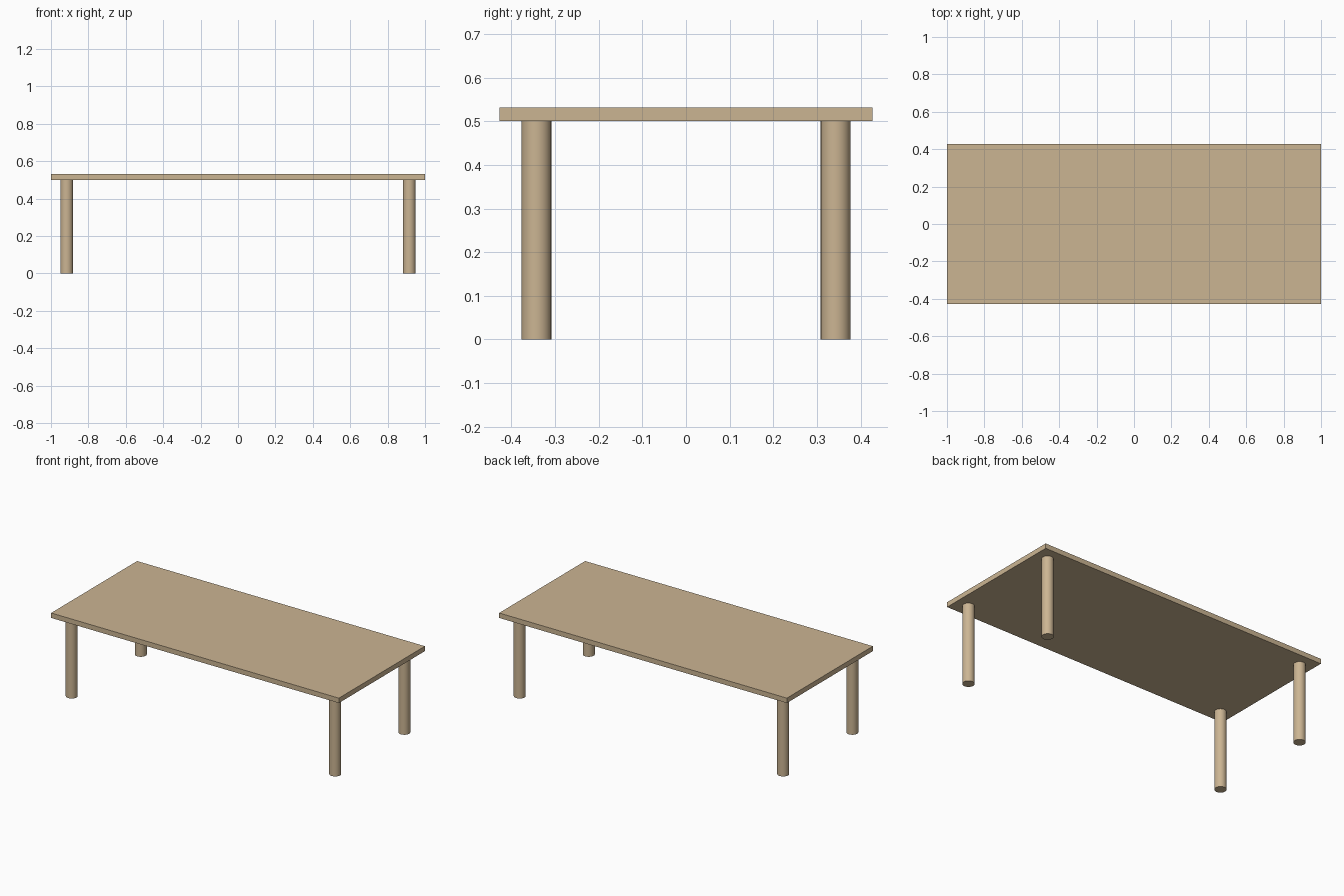
import bpy

if "Cube" in bpy.data.objects:
    bpy.data.objects.remove(bpy.data.objects["Cube"])

HALF_X, HALF_Y = 1.0, 0.427      # tabletop half sizes
LEG_H, TOP_H = 0.5, 0.031        # leg height, tabletop thickness
LEG_R, INSET = 0.0342, 0.05      # leg radius, gap from tabletop edge

wood = bpy.data.materials.new("wood")
wood.diffuse_color = (0.60, 0.46, 0.29, 1)
wood.use_nodes = True
wood.node_tree.nodes["Principled BSDF"].inputs["Base Color"].default_value = wood.diffuse_color

# Tabletop slab
bpy.ops.mesh.primitive_cube_add(size=1, location=(0, 0, LEG_H + TOP_H / 2))
top = bpy.context.object
top.name = "tabletop"
top.scale = (2 * HALF_X, 2 * HALF_Y, TOP_H)
bpy.ops.object.transform_apply(location=False, rotation=False, scale=True)
top.data.materials.append(wood)

# Four round legs, one near each corner
leg_x = HALF_X - INSET - LEG_R
leg_y = HALF_Y - INSET - LEG_R
for side_x, sx in (("left", -1), ("right", 1)):
    for side_y, sy in (("front", -1), ("back", 1)):
        bpy.ops.mesh.primitive_cylinder_add(
            vertices=48, radius=LEG_R, depth=LEG_H,
            location=(sx * leg_x, sy * leg_y, LEG_H / 2))
        leg = bpy.context.object
        leg.name = f"{side_y}_{side_x}_leg"
        leg.data.materials.append(wood)
        bpy.ops.object.shade_smooth_by_angle()
